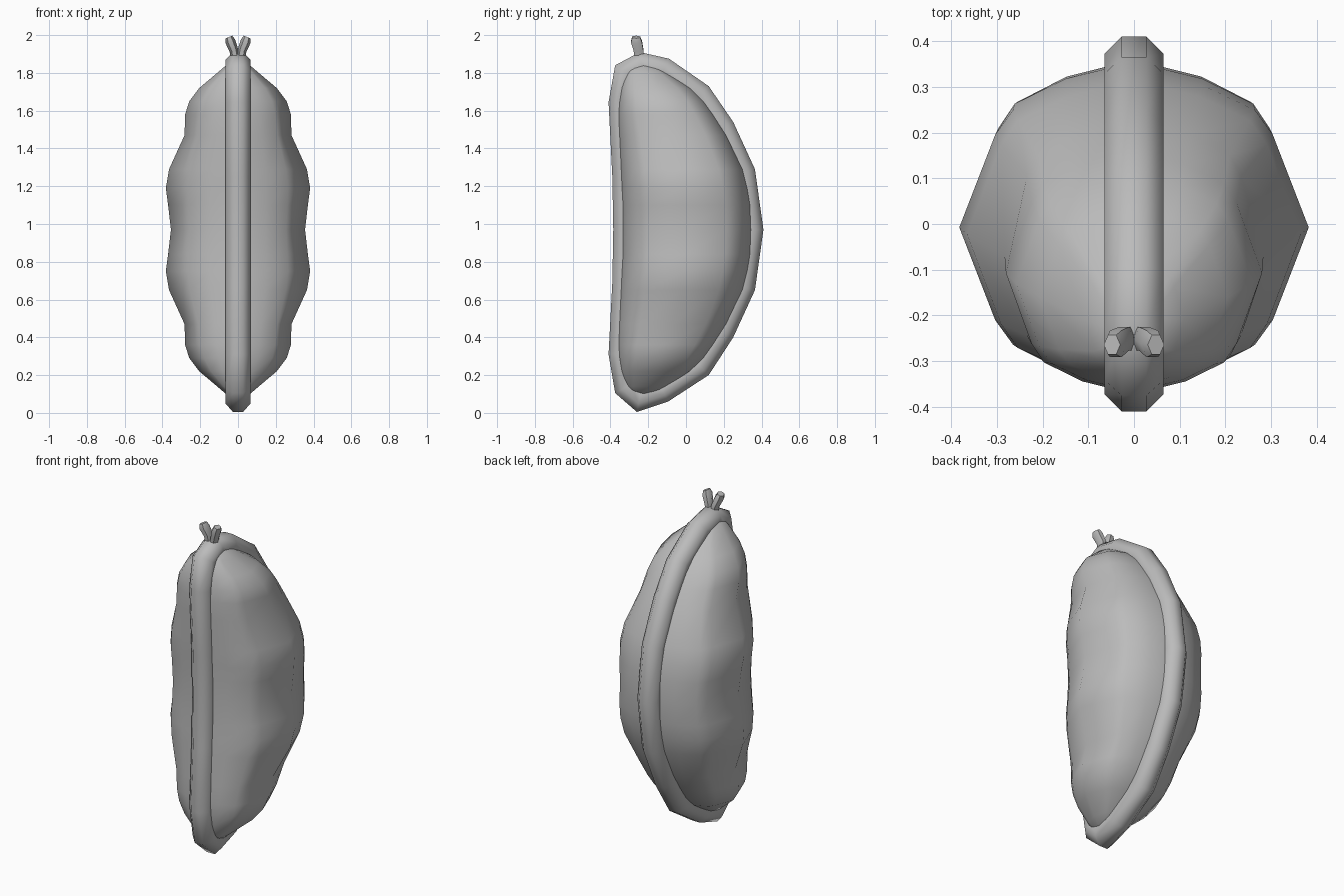
import bpy, bmesh, math
from mathutils import Vector

if "Cube" in bpy.data.objects:
    bpy.data.objects.remove(bpy.data.objects["Cube"], do_unlink=True)

grey = bpy.data.materials.new("pod grey")
grey.use_nodes = True
colour = (0.5, 0.5, 0.5, 1)
grey.diffuse_color = colour
grey.node_tree.nodes["Principled BSDF"].inputs["Base Color"].default_value = colour


def loft(name, rings, closed=False, sharp=60):
    """Skin a list of equal rings, either capped or joined end to end."""
    bm = bmesh.new()
    loops = [[bm.verts.new(p) for p in ring] for ring in rings]
    n, count = len(loops[0]), len(loops)
    for i in range(count if closed else count - 1):
        a, b = loops[i], loops[(i + 1) % count]
        for j in range(n):
            k = (j + 1) % n
            bm.faces.new((a[j], a[k], b[k], b[j]))
    if not closed:
        bm.faces.new(loops[0])
        bm.faces.new(loops[-1])
    bmesh.ops.recalc_face_normals(bm, faces=bm.faces)
    mesh = bpy.data.meshes.new(name)
    bm.to_mesh(mesh)
    bm.free()
    mesh.materials.append(grey)
    obj = bpy.data.objects.new(name, mesh)
    bpy.context.collection.objects.link(obj)
    bpy.ops.object.select_all(action="DESELECT")
    obj.select_set(True)
    bpy.context.view_layer.objects.active = obj
    bpy.ops.object.shade_smooth_by_angle(angle=math.radians(sharp))
    return obj


# Lumpy pod body: height from middle, front, back, half width, width near the seam
MID = 0.97
rows = [(0, -.34, .35, .355, .37), (.13, -.34, .345, .37, .375),
        (.22, -.345, .33, .382, .375), (.32, -.35, .305, .365, .36),
        (.5, -.36, .22, .283, .31), (.61, -.365, .15, .28, .28),
        (.68, -.36, .10, .258, .258), (.75, -.35, .03, .205, .205),
        (.83, -.325, -.09, .11, .11), (.89, -.28, -.19, .04, .04)]
half = [(-1, .1), (-.92, .4), (-.76, .7), (-.6, .8), (0, 1)]
profile = half + [(-u, w) for u, w in reversed(half[:-1])]


def body_ring(z, front, back, wide, seam):
    right = []
    for u, w in profile:
        width = w * (wide + (seam - wide) * u * u)
        right.append((width, (front + back) / 2 + u * (back - front) / 2, z))
    return right + [(-x, y, h) for x, y, h in reversed(right)]


rings = [body_ring(MID - d, *r) for d, *r in reversed(rows)]
rings += [body_ring(MID + d, *r) for d, *r in rows[1:]]
loft("pod_body", rings, sharp=80)

# Octagonal seam running round the pod in the middle plane
outline = [(-.26, .005), (-.095, .06), (.12, .20), (.25, .40), (.365, .65), (.41, .97),
           (.365, 1.29), (.25, 1.54), (.12, 1.73), (-.09, 1.875), (-.245, 1.91),
           (-.375, 1.84), (-.41, 1.645), (-.39, 1.25), (-.385, .97), (-.39, .69),
           (-.41, .31), (-.375, .105)]
R = 0.065
pts = [Vector(p) for p in outline]
seam = []
for i, p in enumerate(pts):
    a = (p - pts[i - 1]).normalized()
    b = (pts[(i + 1) % len(pts)] - p).normalized()
    na, nb = Vector((-a.y, a.x)), Vector((-b.y, b.x))
    inward = (na + nb) / (1 + na.dot(nb))
    ring = []
    for k in range(8):
        t = math.radians(22.5 + 45 * k)
        r = R / math.cos(math.pi / 8)
        q = p + inward * (R + r * math.cos(t))
        ring.append((r * math.sin(t), q.x, q.y))
    seam.append(ring)
loft("seam_rim", seam, closed=True)

# Forked stem: two short hexagonal prongs
path = [(.014, -.25, 1.87, .022), (.022, -.251, 1.92, .022),
        (.04, -.262, 1.965, .025), (.048, -.264, 1.99, .018)]
for side, label in ((1, "left"), (-1, "right")):
    prong = []
    for x, y, z, r in path:
        ring = []
        for k in range(6):
            t = math.radians(60 * k)
            dx = r * math.cos(t)
            ring.append((side * (x + dx), y + 1.35 * r * math.sin(t), z - .4 * dx))
        prong.append(ring)
    loft("stem_prong_" + label, prong, sharp=50)
